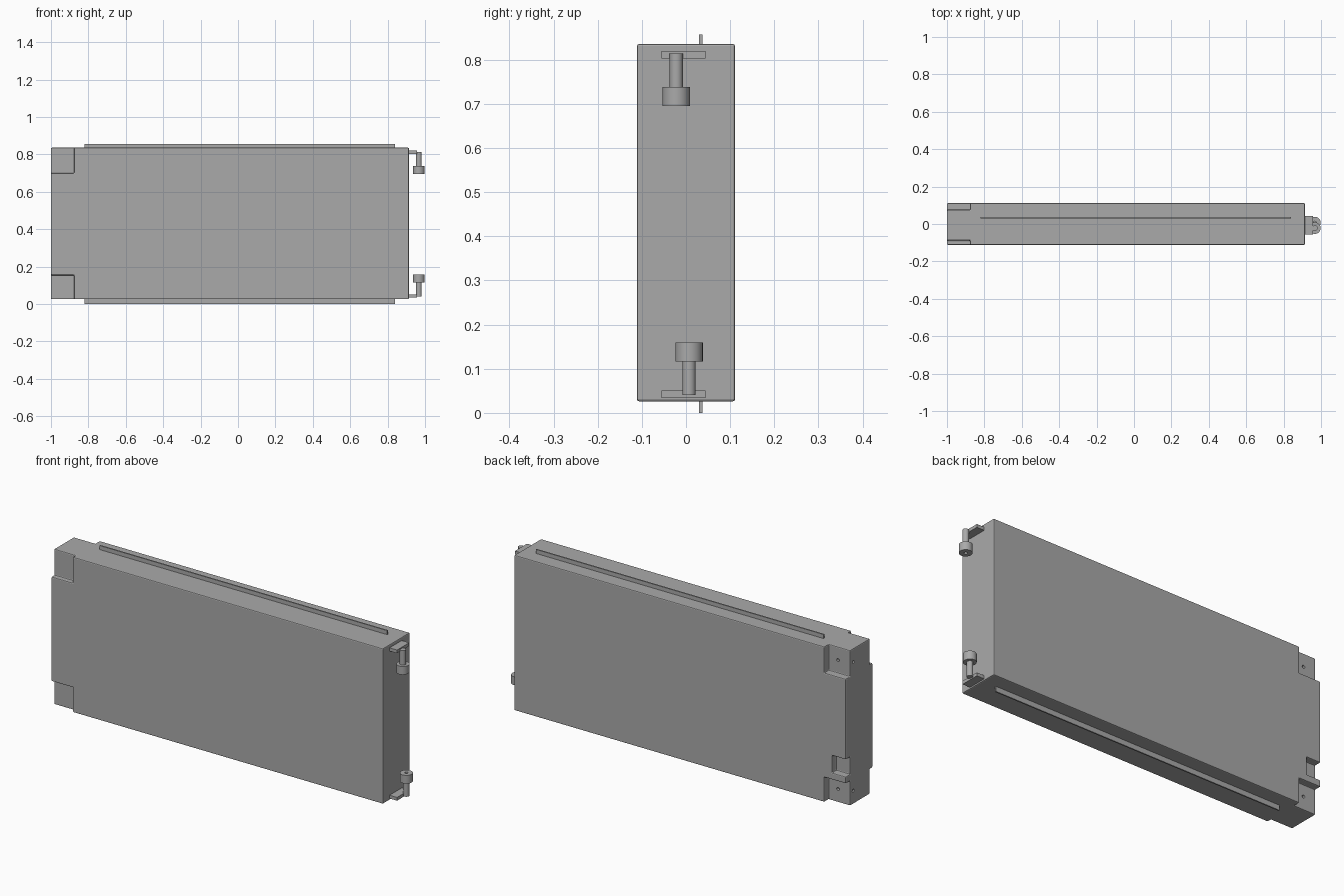
import bpy, bmesh, math
from mathutils import Matrix

cube = bpy.data.objects.get("Cube")
if cube:
    bpy.data.objects.remove(cube, do_unlink=True)

grey = bpy.data.materials.new("plain grey")
grey.use_nodes = True
colour = (0.40, 0.40, 0.40, 1)
grey.diffuse_color = colour
grey.node_tree.nodes["Principled BSDF"].inputs["Base Color"].default_value = colour


def finish(name, bm):
    bmesh.ops.recalc_face_normals(bm, faces=bm.faces[:])
    mesh = bpy.data.meshes.new(name)
    bm.to_mesh(mesh)
    bm.free()
    mesh.materials.append(grey)
    ob = bpy.data.objects.new(name, mesh)
    bpy.context.collection.objects.link(ob)
    return ob


def add_box(bm, x, y, z):
    size = Matrix.Diagonal((x[1] - x[0], y[1] - y[0], z[1] - z[0], 1))
    place = Matrix.Translation((sum(x) / 2, sum(y) / 2, sum(z) / 2))
    bmesh.ops.create_cube(bm, size=1, matrix=place @ size)


def box(name, x, y, z):
    bm = bmesh.new()
    add_box(bm, x, y, z)
    return finish(name, bm)


def lathe(name, profile, x, y, sides=32):
    """Turn (radius, height) points about a vertical axis."""
    bm = bmesh.new()
    verts = [bm.verts.new((r, 0, z)) for r, z in profile]
    edges = [bm.edges.new(pair) for pair in zip(verts, verts[1:])]
    bmesh.ops.spin(bm, geom=verts + edges, axis=(0, 0, 1), cent=(0, 0, 0),
                   angle=math.tau, steps=sides)
    bmesh.ops.remove_doubles(bm, verts=bm.verts[:], dist=0.0001)
    bmesh.ops.translate(bm, verts=bm.verts[:], vec=(x, y, 0))
    return finish(name, bm)


def cut(ob, cutter):
    cutter.hide_render = True
    cutter.hide_viewport = True
    mod = ob.modifiers.new("cut " + cutter.name, 'BOOLEAN')
    mod.operation = 'DIFFERENCE'
    mod.solver = 'EXACT'
    mod.object = cutter


LOW, HIGH, HALF = 0.026, 0.836, 0.111
body = box("body", (-1, 0.914), (-HALF, HALF), (LOW, HIGH))

# Stepped corner notches on both wide faces, plus the small rear pocket
bm = bmesh.new()
for z in ((-0.1, 0.155), (0.70, 1.0)):
    add_box(bm, (-1.1, -0.876), (-0.2, -0.088), z)
    add_box(bm, (-1.1, -0.876), (0.075, 0.2), z)
add_box(bm, (-1.1, -0.92), (0.075, 0.2), (0.19, 0.28))
cut(body, finish("notch_cutter", bm))

bevel = body.modifiers.new("soft edges", 'BEVEL')
bevel.width = 0.005
bevel.segments = 2
bevel.limit_method = 'ANGLE'

# Small screw holes in the rear notches and the end face
bm = bmesh.new()
for z in (0.095, 0.767):
    for spot, turn in (((-0.93, 0.075, z), Matrix.Rotation(math.pi / 2, 4, 'X')),
                       ((-1, 0.05, z), Matrix.Rotation(math.pi / 2, 4, 'Y'))):
        bmesh.ops.create_cone(bm, cap_ends=True, segments=16, radius1=0.008,
                              radius2=0.008, depth=0.03,
                              matrix=Matrix.Translation(spot) @ turn)
cut(body, finish("hole_cutter", bm))

# Thin guide rails along the top and bottom
for name, z in (("top_rail", (HIGH - 0.01, 0.857)), ("bottom_rail", (0, LOW + 0.01))):
    box(name, (-0.82, 0.84), (0.030, 0.037), z)

# Bracket, pin and knob at each corner of the right-hand end
for name, edge, way, y in (("top", 0.82, -1, -0.022), ("bottom", 0.034, 1, 0.007)):
    box(name + "_bracket", (0.91, 0.957), (-0.056, 0.044),
        sorted((edge, edge + way * 0.017)))
    # The outer end of the knob has a shallow drilled hole
    profile = [(0, 0.006), (0.015, 0.006), (0.015, 0.082), (0.031, 0.082),
               (0.031, 0.125), (0.008, 0.125), (0.008, 0.11), (0, 0.11)]
    knob = lathe(name + "_knob", [(r, edge + way * h) for r, h in profile], 0.967, y)
    bpy.ops.object.select_all(action='DESELECT')
    knob.select_set(True)
    bpy.context.view_layer.objects.active = knob
    bpy.ops.object.shade_smooth_by_angle(angle=math.radians(35))
